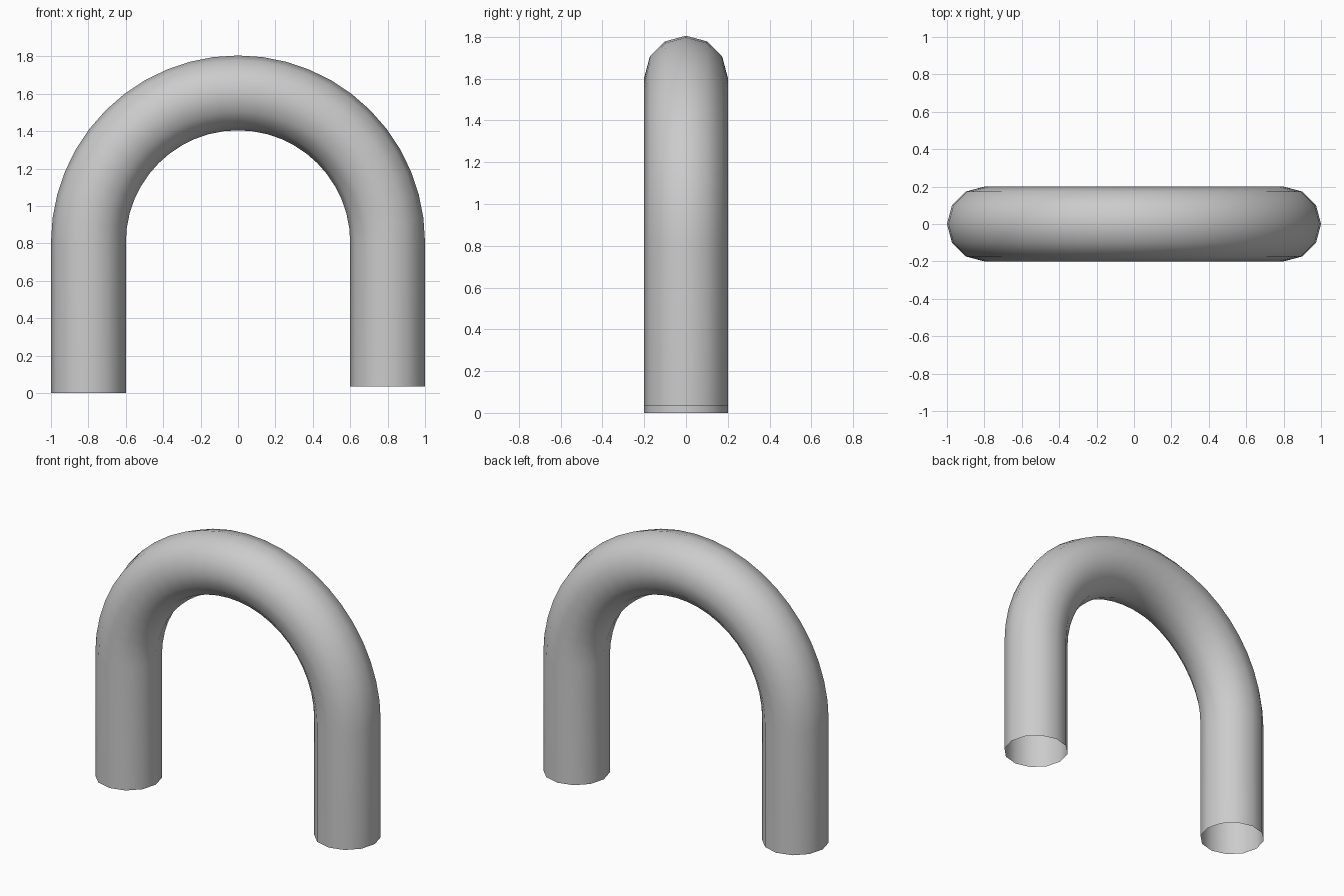
import bpy, bmesh, math

if "Cube" in bpy.data.objects:
    bpy.data.objects.remove(bpy.data.objects["Cube"])

SIDES, STEPS = 12, 24
BEND_R, TUBE_R, SPRING_Z = 0.8, 0.2, 0.805
LEFT_END, RIGHT_END = 0.0, 0.035

# Centre line: left leg, half-circle bend, right leg (x, z, angle of outward normal)
path = [(-BEND_R, LEFT_END, math.pi)]
for i in range(STEPS + 1):
    a = math.pi * (1 - i / STEPS)
    path.append((BEND_R * math.cos(a), SPRING_Z + BEND_R * math.sin(a), a))
path.append((BEND_R, RIGHT_END, 0.0))

# Sweep an open-ended twelve-sided ring along the centre line
bm = bmesh.new()
rings = []
for x, z, a in path:
    ring = []
    for k in range(SIDES):
        t = 2 * math.pi * k / SIDES
        out = TUBE_R * math.cos(t)
        ring.append(bm.verts.new((x + out * math.cos(a), TUBE_R * math.sin(t), z + out * math.sin(a))))
    rings.append(ring)
for r0, r1 in zip(rings, rings[1:]):
    for k in range(SIDES):
        n = (k + 1) % SIDES
        bm.faces.new((r0[k], r0[n], r1[n], r1[k]))

# Make normals point outwards on the open tube
bm.normal_update()
f = bm.faces[:][0]
c = f.calc_center_median()
if f.normal.x * (c.x + BEND_R) + f.normal.y * c.y < 0:
    bmesh.ops.reverse_faces(bm, faces=bm.faces[:])
for f in bm.faces:
    f.smooth = True

mesh = bpy.data.meshes.new("bent_pipe")
bm.to_mesh(mesh)
bm.free()
pipe = bpy.data.objects.new("bent_pipe", mesh)
bpy.context.collection.objects.link(pipe)
